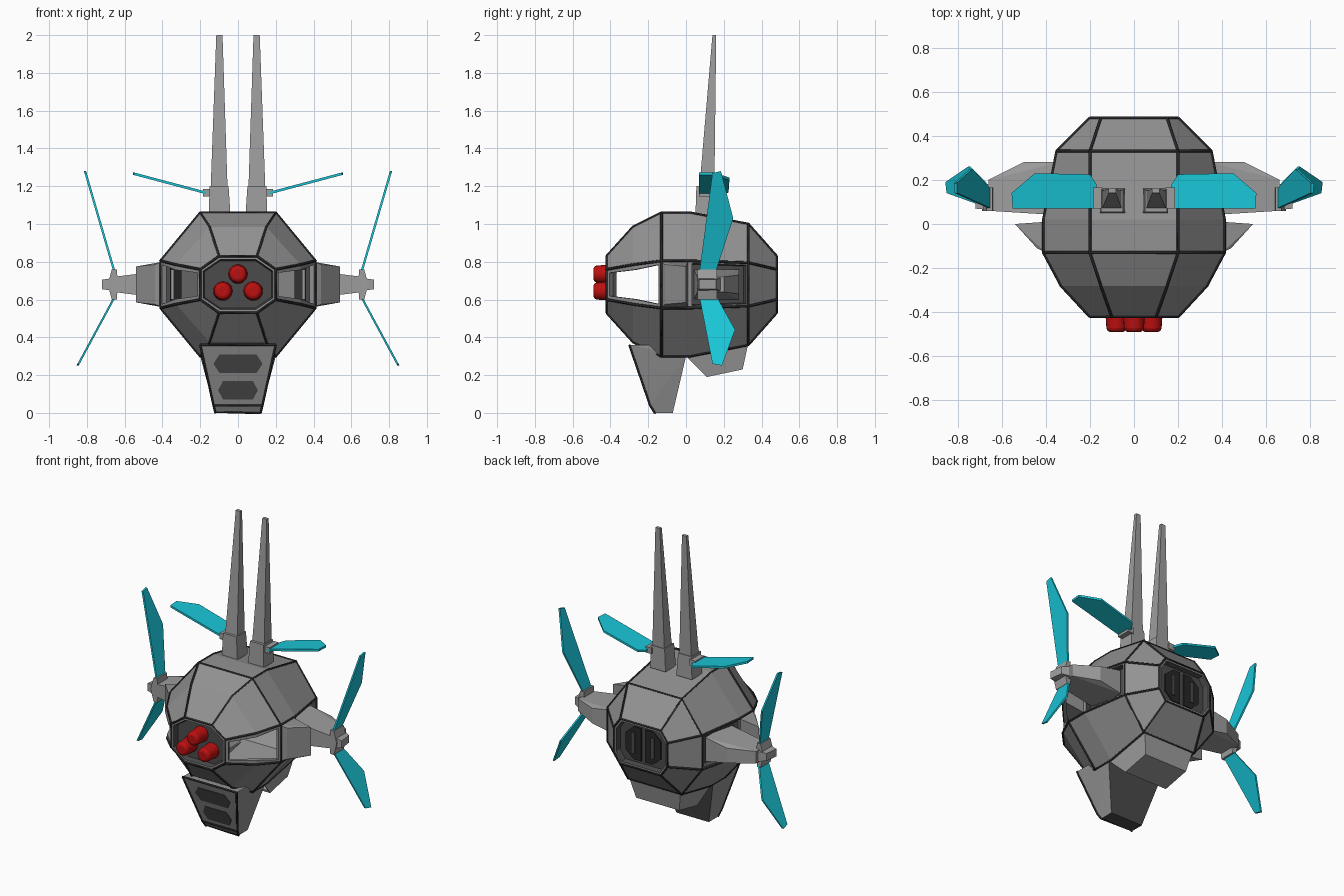
import bpy, bmesh, math
from mathutils import Vector

cube = bpy.data.objects.get("Cube")
if cube:
    bpy.data.objects.remove(cube)


def material(name, red, green, blue):
    mat = bpy.data.materials.new(name)
    mat.use_nodes = True
    color = (red, green, blue, 1)
    mat.diffuse_color = color
    mat.node_tree.nodes["Principled BSDF"].inputs["Base Color"].default_value = color
    return mat


GREY = material("hull grey", .29, .29, .29)
LIGHT = material("strut grey", .34, .34, .34)
DARK = material("recess grey", .07, .07, .07)
BLACK = material("seam black", .02, .02, .02)
CYAN = material("blade cyan", .01, .56, .68)
RED = material("gun red", .5, .005, .005)
MID = .68  # height of the hull axis


def finish(name, bm, *mats):
    mesh = bpy.data.meshes.new(name)
    bm.to_mesh(mesh)
    bm.free()
    obj = bpy.data.objects.new(name, mesh)
    bpy.context.collection.objects.link(obj)
    for mat in mats:
        mesh.materials.append(mat)
    return obj


def hull(name, mat, points, side=1, both=False):
    """Convex solid through the points, flipped by side or mirrored onto itself."""
    bm = bmesh.new()
    for x, y, z in points:
        for sign in ((side, -side) if both else (side,)):
            bm.verts.new((x * sign, y, z))
    result = bmesh.ops.convex_hull(bm, input=bm.verts[:])
    loose = [v for v in bm.verts if not v.link_faces]
    bmesh.ops.delete(bm, geom=loose, context="VERTS")
    bmesh.ops.dissolve_limit(bm, angle_limit=.02, verts=bm.verts[:], edges=bm.edges[:])
    bmesh.ops.recalc_face_normals(bm, faces=bm.faces[:])
    return finish(name, bm, mat)


def plate(name, mat, points, axis, thick, side=1):
    """Thin plate: the outline given a thickness along one axis."""
    push = Vector()
    push[axis] = thick / 2
    pts = [Vector(p) + k * push for p in points for k in (1, -1)]
    return hull(name, mat, pts, side)


def seams(name, paths, closed):
    curve = bpy.data.curves.new(name, "CURVE")
    curve.dimensions = "3D"
    curve.bevel_depth = .007
    curve.bevel_resolution = 0
    for path in paths:
        spline = curve.splines.new("POLY")
        spline.points.add(len(path) - 1)
        for point, co in zip(spline.points, path):
            point.co = (*co, 1)
        spline.use_cyclic_u = closed
    curve.materials.append(BLACK)
    bpy.context.collection.objects.link(bpy.data.objects.new(name, curve))


# Hull: octagonal rings (y, half top width, half width, half side height, half height)
def octagon(y, top, wide, side, high):
    quarter = [(wide, side), (top, high)]
    loop = quarter + [(-x, z) for x, z in reversed(quarter)]
    loop += [(-x, -z) for x, z in loop]
    return [Vector((x, y, MID + z)) for x, z in loop]


rings = [octagon(*r) for r in (
    (-.42, .1, .2, .08, .15), (-.28, .15, .33, .105, .305),
    (-.13, .2, .41, .125, .38), (.02, .2, .41, .125, .38),
    (.33, .2, .35, .115, .32), (.48, .15, .2, .08, .15))]
bm = bmesh.new()
loops = [[bm.verts.new(p) for p in ring] for ring in rings]
bands = []
for a, b in zip(loops, loops[1:]):
    bands.append([bm.faces.new((a[i], a[i - 7], b[i - 7], b[i])) for i in range(8)])
nose, tail = bm.faces.new(loops[0]), bm.faces.new(loops[-1])
bmesh.ops.recalc_face_normals(bm, faces=bm.faces[:])
for face in (nose, tail, bands[3][3], bands[3][7]):      # sunken dark panels
    bmesh.ops.inset_individual(bm, faces=[face], thickness=.018)
    bmesh.ops.inset_individual(bm, faces=[face], thickness=.008, depth=-.035)
    face.material_index = 1
    for edge in face.edges:
        for wall in edge.link_faces:
            wall.material_index = 1
for i in (3, 7):                                         # open cheek windows
    window = [bands[0][i], bands[1][i]]
    bmesh.ops.inset_region(bm, faces=window, thickness=.028, use_boundary=True)
    bmesh.ops.delete(bm, geom=window, context="FACES")
body = finish("hull_shell", bm, GREY, DARK)
shell = body.modifiers.new("shell", "SOLIDIFY")
shell.thickness = .025
shell.offset = -1

# Dark seams between the panels
seams("ring_seams", [rings[i] for i in (0, 2, 4, 5)], True)
seams("long_seams", [[ring[i] for ring in rings] for i in range(8)], False)

# Three nose guns
for label, x, z in (("top", 0, .735), ("left", .08, .645), ("right", -.08, .645)):
    bpy.ops.mesh.primitive_cone_add(vertices=20, radius1=.052, radius2=.044, depth=.12,
                                    location=(x, -.43, z), rotation=(math.pi / 2, 0, 0))
    gun = bpy.context.object
    gun.name = label + "_nose_gun"
    gun.data.materials.append(RED)
    bevel = gun.modifiers.new("rounding", "BEVEL")
    bevel.width, bevel.segments = .018, 3
    bpy.ops.object.shade_smooth_by_angle()

# Chin, with a dark back and dark edges
chin_front = [(.2, -.3, .36), (.13, -.19, .04)]
toe = (.12, -.165, 0)
chin = hull("chin", GREY, chin_front + [toe, (.12, -.07, 0), (.2, 0, .3), (.2, -.13, .36)], both=True)
chin.data.materials.append(DARK)
for face in chin.data.polygons:
    if face.normal.y > .5 or face.normal.z < -.8:
        face.material_index = 1
rim = chin_front + [toe]
seams("chin_rim", [rim, [(-x, y, z) for x, y, z in rim]], False)
for corner in rim:
    x, y, z = corner
    seams("chin_bar", [[corner, (-x, y, max(z, .007))]], False)


def slope(z):
    return -.3 + (.36 - z) * .344


for label, z, wide in (("upper", .26, .13), ("lower", .12, .105)):
    outline = []
    for dx, dz in ((1, 0), (.75, .05), (.75, -.05)):
        for sign in (1, -1):
            outline.append((dx * wide * sign, slope(z + dz), z + dz))
    plate(label + "_chin_grille", DARK, outline, 1, .008)

# Belly scoop, open toward the chin
scoop = hull("belly_scoop", LIGHT, [(.19, 0, .3), (.16, .11, .19), (.16, .3, .23),
                                    (.19, .33, .37), (.19, 0, .37)], both=True)
bm = bmesh.new()
bm.from_mesh(scoop.data)
mouth = [f for f in bm.faces if (f.normal.y < -.3 and f.normal.z < -.2) or f.normal.z > .8]
bmesh.ops.delete(bm, geom=mouth, context="FACES")
bm.to_mesh(scoop.data)
bm.free()
wall = scoop.modifiers.new("wall", "SOLIDIFY")
wall.thickness = .02

for side, label in ((1, "left_"), (-1, "right_")):
    # Tail vents
    vent = [(x, .449, MID + z * k) for x, z in ((.015, .11), (.07, .11), (.13, .06)) for k in (1, -1)]
    plate(label + "tail_vent", BLACK, vent, 1, .009, side)
    plate(label + "vent_slat", DARK, [(x, .456, MID + z) for x in (.06, .085) for z in (-.07, .07)],
          1, .009, side)

    # Cheek wedge behind the window
    wedge = [(x, y, MID + h * k) for x, y, h in
             ((.4, -.13, .12), (.44, -.11, .105), (.54, 0, .095), (.4, .01, .12)) for k in (1, -1)]
    hull(label + "cheek_wedge", GREY, wedge, side)

    # Side strut and blade bracket
    strut = [(x, y, MID + h * k) for x, y, h in
             ((.34, .04, .08), (.34, .28, .08), (.5, .28, .05), (.66, .2, .04), (.66, .06, .04))
             for k in (1, -1)]
    hull(label + "strut", LIGHT, strut, side)
    hull(label + "strut_tip", LIGHT, [(x, y, MID + h * k) for x, y, h in
         ((.62, .06, .04), (.62, .2, .04), (.72, .07, .025), (.71, .16, .025)) for k in (1, -1)], side)
    for part, reach in (("upper", .08), ("lower", -.08)):
        hull(label + part + "_bracket", LIGHT,
             [(x, y, MID + z) for y in (.06, .165) for x, z in
              ((.635, 0), (.69, 0), (.642, reach), (.668, reach))], side)

    # Cyan side blades, leaning outward
    for part, root, lean, outline in (
            ("upper", .75, .292, ((.07, .74), (.155, .74), (.25, 1.03), (.185, 1.28), (.14, 1.27))),
            ("lower", .61, -.54, ((.07, .62), (.16, .62), (.26, .44), (.19, .25), (.14, .26)))):
        plate(label + part + "_blade", CYAN,
              [(.655 + (z - root) * lean, y, z) for y, z in outline], 0, .012, side)

    # Top fins, rising outward
    fin = ((.17, .07), (.55, .07), (.555, .14), (.45, .23), (.2, .225), (.17, .18))
    plate(label + "top_fin", CYAN, [(x, y, 1.165 + (x - .17) * .265) for x, y in fin], 2, .014, side)

    # Antenna mast on its base
    hull(label + "mast_base", LIGHT, [(x, y, z) for x0, x1, y0, y1, z in
         ((.04, .155, .05, .16, 1.05), (.05, .15, .055, .155, 1.2)) for x in (x0, x1) for y in (y0, y1)], side)
    hull(label + "mast", LIGHT, [(x, y, z) for x0, x1, y0, y1, z in
         ((.055, .145, .07, .15, 1.18), (.082, .115, .14, .16, 2)) for x in (x0, x1) for y in (y0, y1)], side)
    hull(label + "fin_bracket", LIGHT, [(x, y, z) for x in (.14, .185) for y in (.07, .165)
                                        for z in (1.145, 1.185)], side)
